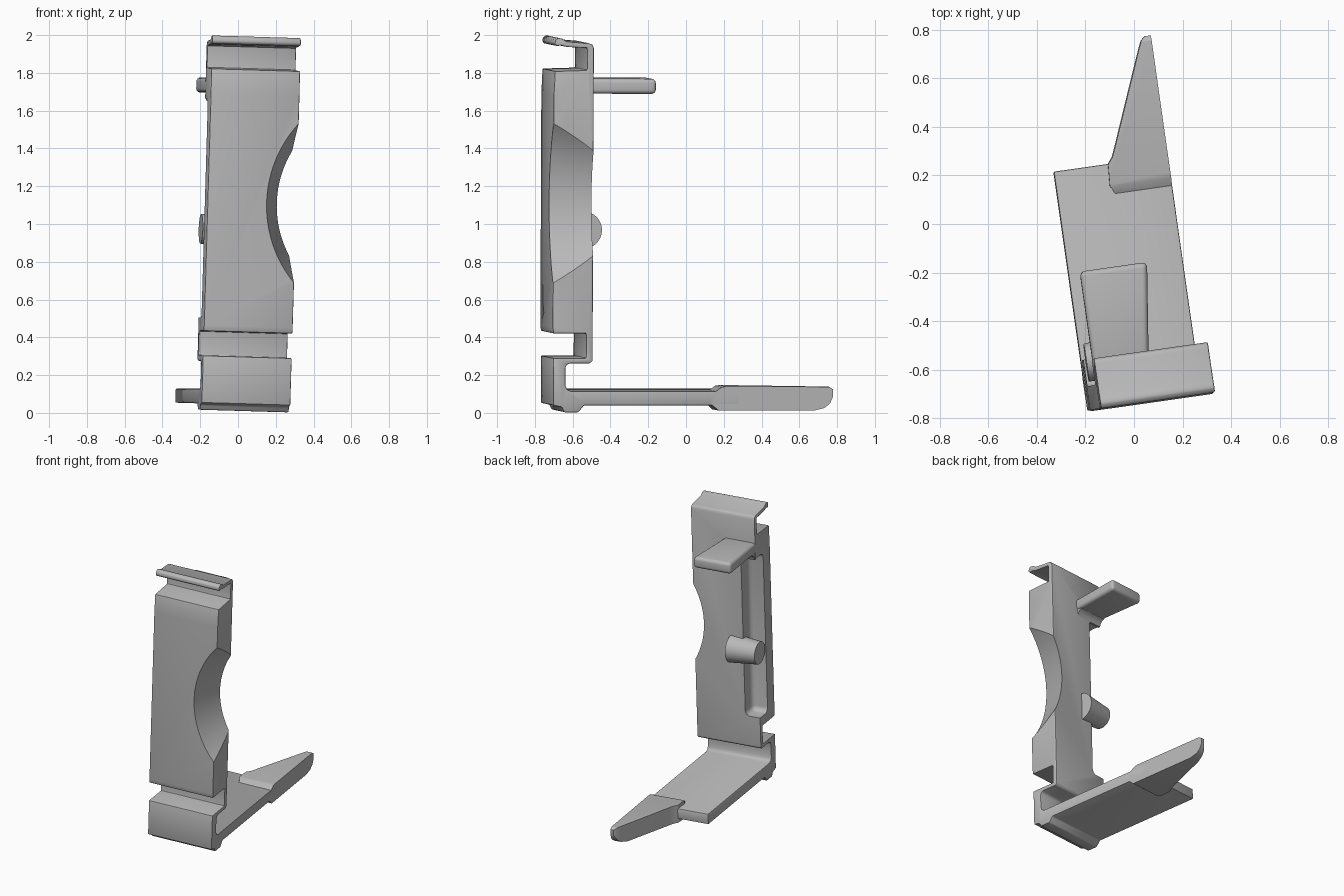
import bpy, bmesh, math
from mathutils import Matrix, Vector

cube = bpy.data.objects.get("Cube")
if cube:
    bpy.data.objects.remove(cube, do_unlink=True)

WIDTH = 0.475
PLACE = (Matrix.Translation((0.177, -0.005, 0))
         @ Matrix.Rotation(math.radians(8.1), 4, 'Z')
         @ Matrix.Rotation(math.radians(1.7), 4, 'Y'))

grey = bpy.data.materials.new("light_grey_plastic")
grey.use_nodes = True
COLOUR = (0.48, 0.48, 0.48, 1)
grey.diffuse_color = COLOUR
grey.node_tree.nodes["Principled BSDF"].inputs["Base Color"].default_value = COLOUR


def make(name, bm):
    bmesh.ops.recalc_face_normals(bm, faces=bm.faces)
    mesh = bpy.data.meshes.new(name)
    bm.to_mesh(mesh)
    bm.free()
    mesh.materials.append(grey)
    obj = bpy.data.objects.new(name, mesh)
    bpy.context.collection.objects.link(obj)
    return obj


def prism(name, points, axis, lo, hi):
    """Extrude an outline of (y, z) along X, or of (x, y) along Z."""
    bm = bmesh.new()
    if axis == 'X':
        verts = [bm.verts.new((lo, a, b)) for a, b in points]
        step = Vector((hi - lo, 0, 0))
    else:
        verts = [bm.verts.new((a, b, lo)) for a, b in points]
        step = Vector((0, 0, hi - lo))
    face = bm.faces.new(verts)
    out = bmesh.ops.extrude_face_region(bm, geom=[face])
    bmesh.ops.translate(bm, vec=step,
                        verts=[v for v in out["geom"] if isinstance(v, bmesh.types.BMVert)])
    return make(name, bm)


def cone(name, r1, r2, start, end, sides=48):
    """Round bar from start to end, tapering from r1 to r2."""
    start, end = Vector(start), Vector(end)
    d = end - start
    bm = bmesh.new()
    bmesh.ops.create_cone(bm, cap_ends=True, segments=sides, radius1=r1, radius2=r2, depth=d.length)
    turn = d.to_track_quat('Z', 'Y').to_matrix().to_4x4()
    bm.transform(Matrix.Translation((start + end) / 2) @ turn)
    return make(name, bm)


def bake(obj):
    bpy.context.view_layer.update()
    graph = bpy.context.evaluated_depsgraph_get()
    mesh = bpy.data.meshes.new_from_object(obj.evaluated_get(graph))
    obj.modifiers.clear()
    obj.data = mesh


def bevel(obj, width, segments=3):
    mod = obj.modifiers.new("rounding", 'BEVEL')
    mod.width, mod.segments = width, segments
    mod.limit_method, mod.angle_limit = 'ANGLE', math.radians(35)
    bake(obj)


def combine(obj, tool, operation='DIFFERENCE'):
    mod = obj.modifiers.new("cut", 'BOOLEAN')
    mod.object, mod.operation, mod.solver = tool, operation, 'EXACT'
    bake(obj)
    bpy.data.objects.remove(tool, do_unlink=True)


# Clip body: hooked lip, block, lower box and base plate in one side profile
profile = [
    (-.695, 1.942), (-.705, 1.955), (-.702, 1.975), (-.685, 1.986), (-.665, 1.982),
    (-.64, 1.967), (-.52, 1.957), (-.502, 1.95), (-.495, 1.93),
    (-.495, .275), (-.508, .262), (-.615, .262), (-.633, .255), (-.64, .237),
    (-.64, .145), (-.631, .124), (-.61, .115),
    (.29, .115), (.29, .04),
    (-.54, .04), (-.57, .003), (-.645, .003), (-.66, .03), (-.705, .04),
    (-.705, .29), (-.53, .29), (-.53, .42), (-.705, .42),
    (-.709, .45), (-.709, 1.68), (-.703, 1.81), (-.53, 1.815),
    (-.53, 1.932), (-.64, 1.938), (-.67, 1.946)]
body = prism("clip_body", profile, 'X', -WIDTH, 0)
bevel(body, 0.006, 2)

# Finger scoop on one side
combine(body, cone("scoop_cutter", 0.656, 0.537, (.48, -.75, 1.11), (.48, -.45, 1.11), 128))

# Rounded recess along the other side
recess = prism("recess_cutter", [(-.62, -.605), (-.365, -.605), (-.365, -.3), (-.62, -.3)],
               'Z', .49, 1.65)
bevel(recess, 0.035, 4)
combine(body, recess)

# Pivot boss with a hole in its end
boss = cone("pivot_boss", .098, .078, (-.27, -.508, .96), (-WIDTH - .004, -.508, .96))
combine(boss, cone("hole_cutter", .032, .032, (-.38, -.508, .96), (-.52, -.508, .96), 24))

# Rear arm
arm = prism("rear_arm", [(-WIDTH, -.53), (-.245, -.53), (-.195, -.133), (-WIDTH, -.133)],
            'Z', 1.683, 1.763)
bevel(arm, 0.022, 4)

# Fillet where the arm meets the block
fillet = prism("arm_fillet", [(-.51, 1.64), (-.495, 1.64), (-.488, 1.66), (-.475, 1.677),
                              (-.455, 1.686), (-.455, 1.70), (-.51, 1.70)],
               'X', -WIDTH + .005, -.25)

# Tapered tongue: plan outline trimmed by a side outline
tongue = prism("base_tongue", [(0, .13), (0, .795), (-.025, .79), (-.042, .775), (-.055, .745),
                               (-.215, .345), (-.228, .315), (-.25, .287), (-.255, .2),
                               (-.235, .16), (-.2, .15)],
               'Z', -.05, .2)
side = [(.14, .105), (.165, .115), (.195, .136), (.22, .14), (.77, .138), (.79, .125),
        (.79, .085), (.775, .05), (.745, .026), (.69, .012), (.18, .012), (.14, .045)]
combine(tongue, prism("tongue_trim", side, 'X', -.4, .1), 'INTERSECT')

# Place every part and shade it
for obj in (body, boss, arm, fillet, tongue):
    obj.matrix_world = PLACE
    bpy.ops.object.select_all(action='DESELECT')
    obj.select_set(True)
    bpy.context.view_layer.objects.active = obj
    bpy.ops.object.shade_smooth_by_angle(angle=math.radians(32))
